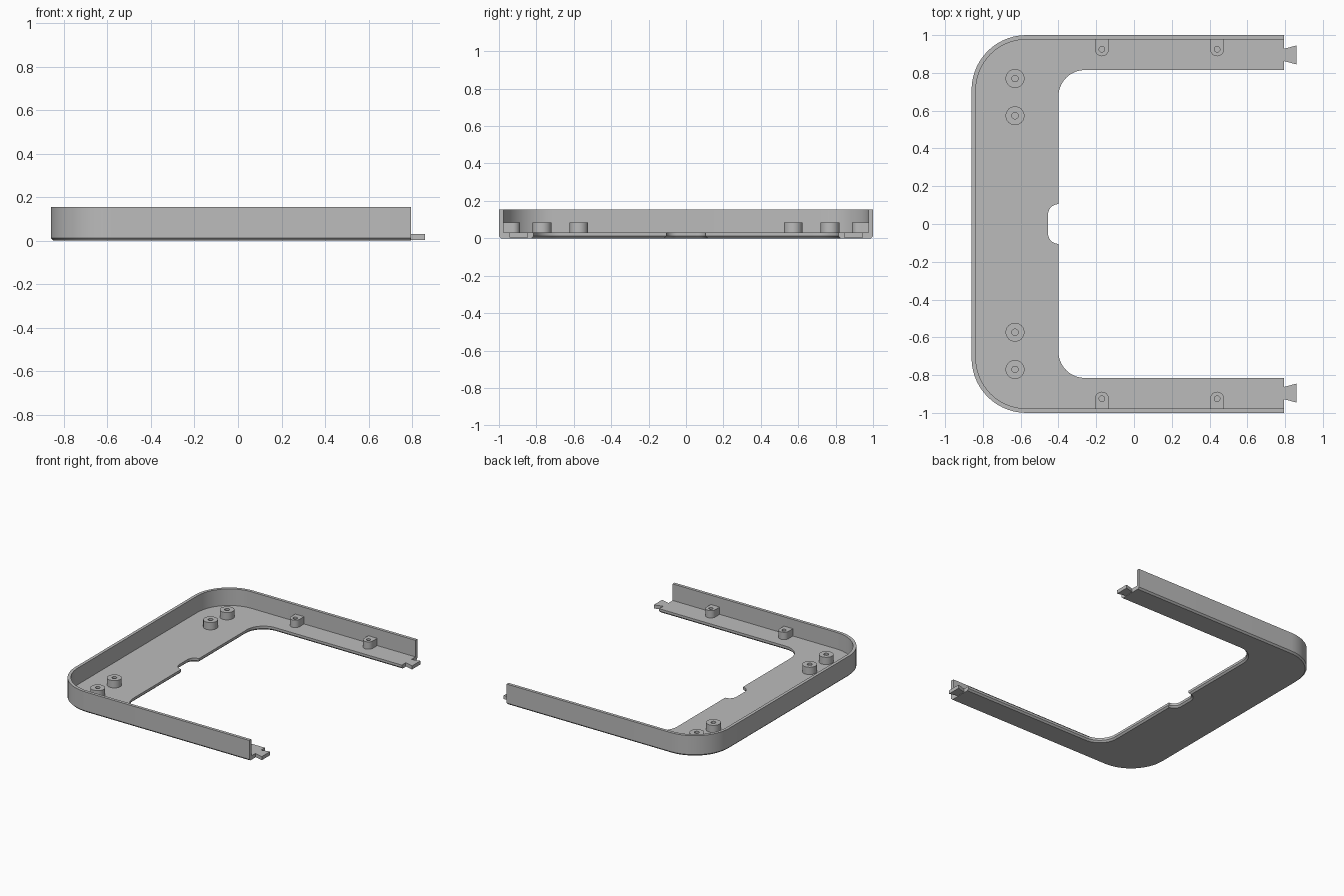
import bpy, bmesh
from math import sin, cos, radians, pi
from mathutils import Vector

if "Cube" in bpy.data.objects:
    bpy.data.objects.remove(bpy.data.objects["Cube"])

grey = bpy.data.materials.new("plain grey")
grey.use_nodes = True
grey.diffuse_color = (0.5, 0.5, 0.5, 1)
grey.node_tree.nodes["Principled BSDF"].inputs["Base Color"].default_value = (0.5, 0.5, 0.5, 1)

FLOOR, RIM, CHAMFER, WALL, END = 0.03, 0.155, 0.012, 0.023, 0.795
STEPS = 14


def finish(name, bm):
    bmesh.ops.recalc_face_normals(bm, faces=bm.faces)
    mesh = bpy.data.meshes.new(name)
    bm.to_mesh(mesh)
    bm.free()
    mesh.materials.append(grey)
    ob = bpy.data.objects.new(name, mesh)
    bpy.context.collection.objects.link(ob)
    bpy.ops.object.select_all(action='DESELECT')
    ob.select_set(True)
    bpy.context.view_layer.objects.active = ob
    bpy.ops.object.shade_smooth_by_angle(angle=radians(30))
    return ob


def arc(cx, cy, r, a0, a1):
    angles = [radians(a0 + (a1 - a0) * i / STEPS) for i in range(STEPS + 1)]
    return [Vector((cx + r * cos(a), cy + r * sin(a))) for a in angles]


def mirrored(path):
    return path + [Vector((p.x, -p.y)) for p in reversed(path)]


def offset(path, d):
    """Shift an open path to its left side, with mitred corners."""
    result = []
    for i, p in enumerate(path):
        sides = [(path[j + 1] - path[j]).normalized() for j in (i - 1, i) if 0 <= j < len(path) - 1]
        normals = [Vector((-s.y, s.x)) for s in sides]
        n = sum(normals, Vector((0, 0))).normalized()
        result.append(p + n * (d / n.dot(normals[0])))
    return result


def loft(name, rails):
    """Skin a closed section carried along several (path, height) rails."""
    bm = bmesh.new()
    rows = [[bm.verts.new((p.x, p.y, z)) for p in path] for path, z in rails]
    for a, b in zip(rows, rows[1:] + rows[:1]):
        for i in range(len(a) - 1):
            bm.faces.new((a[i], a[i + 1], b[i + 1], b[i]))
    bm.faces.new([r[0] for r in rows])
    bm.faces.new([r[-1] for r in rows])
    return finish(name, bm)


# Tray: floor, outer wall and notched inner edge in one lofted section
notch = arc(-0.40, 0.05, 0.055, 90, 180)
outer = mirrored([Vector((END, 1))] + arc(-0.57, 0.71, 0.29, 90, 180)
                 + [Vector((-0.86, p.y)) for p in notch])
inner = mirrored([Vector((END, 0.815))] + arc(-0.26, 0.675, 0.14, 90, 180) + notch)
wall_inside = offset(outer, WALL)
loft("tray_body", [
    (offset(inner, -CHAMFER), 0), (offset(outer, CHAMFER), 0),
    (outer, CHAMFER), (outer, RIM), (wall_inside, RIM), (wall_inside, FLOOR),
    (inner, FLOOR), (inner, CHAMFER)])


def boss(name, x, y, r, hole, reach=0):
    """Screw post with a blind hole; reach squares it off against a side wall."""
    bm = bmesh.new()
    count, side = 32, (1 if y > 0 else -1)
    rings = [[], [], [], []]
    for i in range(count):
        a = 2 * pi * i / count
        dx, dy = cos(a), sin(a)
        ox, oy = dx * r, dy * r
        if reach and dy >= 0:
            m = max(abs(dx), dy)
            ox, oy = dx / m * r, dy / m * reach
        spots = [(ox, oy, FLOOR), (ox, oy, 0.085),
                 (dx * hole, dy * hole, 0.085), (dx * hole, dy * hole, FLOOR + 0.002)]
        for ring, (px, py, z) in zip(rings, spots):
            ring.append(bm.verts.new((x + px, y + side * py, z)))
    for a, b in zip(rings, rings[1:]):
        for i in range(count):
            j = (i + 1) % count
            bm.faces.new((a[i], a[j], b[j], b[i]))
    bm.faces.new(rings[3])
    finish(name, bm)


def tab(name, side):
    """Dovetail connector on the end of an arm."""
    bm = bmesh.new()
    shape = [(END - 0.003, -0.032), (0.86, -0.05), (0.86, 0.05), (END - 0.003, 0.032)]
    face = bm.faces.new([bm.verts.new((x, side * 0.895 + y, 0.003)) for x, y in shape])
    up = bmesh.ops.extrude_face_region(bm, geom=[face])["geom"]
    bmesh.ops.translate(bm, vec=(0, 0, FLOOR - 0.003),
                        verts=[v for v in up if isinstance(v, bmesh.types.BMVert)])
    finish(name, bm)


for side, label in ((1, "back"), (-1, "front")):
    boss(f"{label}_outer_post", -0.63, side * 0.77, 0.05, 0.017)
    boss(f"{label}_inner_post", -0.63, side * 0.573, 0.05, 0.017)
    for n, x in enumerate((-0.17, 0.44), 1):
        boss(f"{label}_wall_post_{n}", x, side * 0.925, 0.037, 0.015, reach=0.053)
    tab(f"{label}_dovetail_tab", side)
